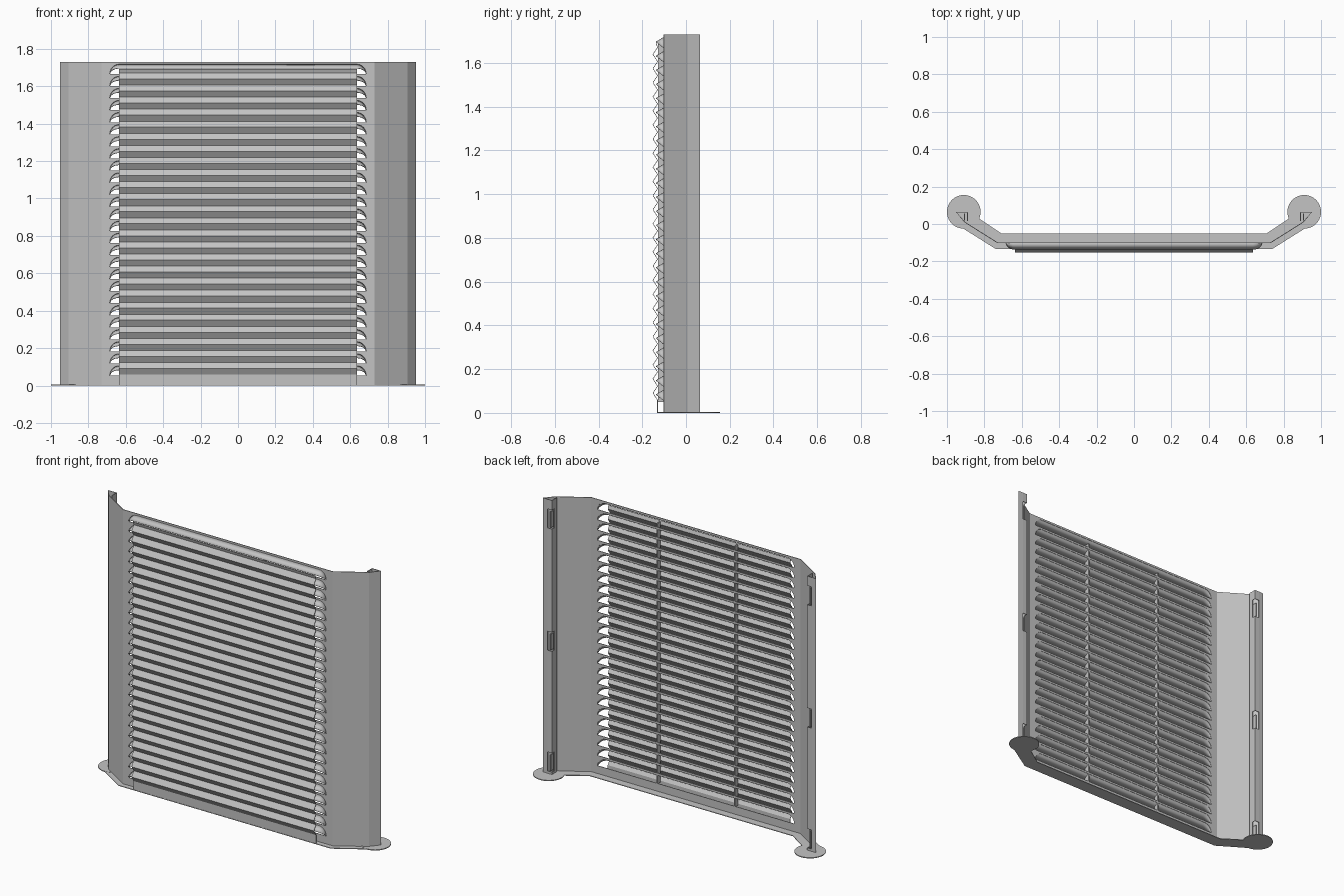
import bpy, bmesh, math

if "Cube" in bpy.data.objects:
    bpy.data.objects.remove(bpy.data.objects["Cube"], do_unlink=True)

HEIGHT, PITCH, FIRST, COUNT = 1.73, 0.0645, 0.053, 26
WALL_Y = -0.1            # plane of the flat sheet
SLAT_X, SLOT_X = 0.635, 0.685
HOOD_H, TIP_Z, TIP_Y = 0.052, 0.03, 0.037

metal = bpy.data.materials.new("light grey metal")
metal.use_nodes = True
grey = (0.55, 0.55, 0.55, 1)
metal.diffuse_color = grey
for node in metal.node_tree.nodes:
    if node.type == 'BSDF_PRINCIPLED':
        node.inputs["Base Color"].default_value = grey
        node.inputs["Roughness"].default_value = 0.6


def finish(name, bm, thickness=0.0, smooth=False):
    """Turn a bmesh into a named object, optionally as sheet metal."""
    bmesh.ops.remove_doubles(bm, verts=bm.verts, dist=0.0001)
    bmesh.ops.recalc_face_normals(bm, faces=bm.faces)
    mesh = bpy.data.meshes.new(name)
    bm.to_mesh(mesh)
    bm.free()
    mesh.materials.append(metal)
    obj = bpy.data.objects.new(name, mesh)
    bpy.context.collection.objects.link(obj)
    if smooth:
        bpy.ops.object.select_all(action='DESELECT')
        obj.select_set(True)
        bpy.context.view_layer.objects.active = obj
        bpy.ops.object.shade_smooth_by_angle(angle=math.radians(25))
    if thickness:
        mod = obj.modifiers.new("sheet", 'SOLIDIFY')
        mod.thickness = thickness
        mod.offset = 0
    return obj


def quad(bm, *points):
    unique = list(dict.fromkeys(points))
    if len(unique) > 2:
        bm.faces.new([bm.verts.new(p) for p in unique])


def box(bm, x0, x1, y0, y1, z0, z1):
    base = bm.faces.new([bm.verts.new(p) for p in
                         ((x0, y0, z0), (x1, y0, z0), (x1, y1, z0), (x0, y1, z0))])
    top = bmesh.ops.extrude_face_region(bm, geom=[base])["geom"]
    verts = [v for v in top if isinstance(v, bmesh.types.BMVert)]
    bmesh.ops.translate(bm, verts=verts, vec=(0, 0, z1 - z0))


# Stations across the width: (x, fullness), with rounded slot ends
ends = []
for i in range(7):
    a = math.pi / 2 * i / 6
    ends.append((SLAT_X + (SLOT_X - SLAT_X) * math.sin(a), math.cos(a) if i < 6 else 0.0))
stations = [(-x, f) for x, f in reversed(ends)] + ends

# Slotted panel: bars left between the louvre openings
bm = bmesh.new()
across = [(-0.73, 0.0)] + stations + [(0.73, 0.0)]
for k in range(-1, COUNT):
    low = FIRST + k * PITCH
    high = HEIGHT if k == COUNT - 1 else low + PITCH
    for (xa, fa), (xb, fb) in zip(across, across[1:]):
        za = 0 if k < 0 else low + HOOD_H * fa
        zb = 0 if k < 0 else low + HOOD_H * fb
        quad(bm, (xa, WALL_Y, za), (xb, WALL_Y, zb), (xb, WALL_Y, high), (xa, WALL_Y, high))
finish("slotted_panel", bm, 0.004)

# Pressed louvre hoods, open underneath
bm = bmesh.new()
for k in range(COUNT):
    low = FIRST + k * PITCH
    for (xa, fa), (xb, fb) in zip(stations, stations[1:]):
        quad(bm,
             (xa, WALL_Y - TIP_Y * fa, low + TIP_Z * fa),
             (xb, WALL_Y - TIP_Y * fb, low + TIP_Z * fb),
             (xb, WALL_Y, low + HOOD_H * fb),
             (xa, WALL_Y, low + HOOD_H * fa))
finish("louvre_hoods", bm, 0.003, smooth=True)

# Folded front sheet: apron at the bottom, zigzag above
profile = [(-0.13, 0.0)]
for k in range(COUNT - 1):
    z = 0.058 + k * PITCH
    profile += [(-0.13, z), (-0.151, z + 0.033)]
profile += [(-0.13, 1.671), (-0.137, 1.692)]
bm = bmesh.new()
for (ya, za), (yb, zb) in zip(profile, profile[1:]):
    quad(bm, (-SLAT_X, ya, za), (SLAT_X, ya, za), (SLAT_X, yb, zb), (-SLAT_X, yb, zb))
finish("zigzag_front_sheet", bm, 0.003)

# Thin upright ribs behind the zigzag
bm = bmesh.new()
for x in (-0.27, 0.27):
    box(bm, x - 0.004, x + 0.004, -0.128, -0.098, 0.05, 1.69)
finish("support_ribs", bm)

# Folded side wings with a back channel, notched for clips
path = [(0.73, -0.1), (0.905, 0.01), (0.95, 0.063), (0.92, 0.063),
        (0.89, 0.063), (0.89, 0.042), (0.89, 0.015)]
levels = [0, 0.02, 0.14, 0.78, 0.9, 1.55, 1.67, HEIGHT]
for side, label in ((1, "left"), (-1, "right")):
    bm = bmesh.new()
    for i, (a, b) in enumerate(zip(path, path[1:])):
        for j, (za, zb) in enumerate(zip(levels, levels[1:])):
            if i in (3, 4) and j % 2:
                continue
            quad(bm, (side * a[0], a[1], za), (side * b[0], b[1], za),
                 (side * b[0], b[1], zb), (side * a[0], a[1], zb))
    finish(label + "_wing", bm, 0.004)

    # Clip tabs set in the notches
    bm = bmesh.new()
    for z in levels[1:-1:2]:
        xs = sorted((side * 0.903, side * 0.908))
        box(bm, *xs, 0.02, 0.055, z, z + 0.1)
    finish(label + "_clip_tabs", bm)

    # Round foot plate
    bm = bmesh.new()
    bmesh.ops.create_cone(bm, cap_ends=True, segments=40, radius1=0.09, radius2=0.09, depth=0.005)
    bmesh.ops.translate(bm, verts=bm.verts, vec=(side * 0.91, 0.065, 0.0025))
    finish(label + "_foot_disc", bm, smooth=True)

# Base strip following the wall
half = [(0.74, -0.133), (0.92, -0.02), (0.91, 0.065), (0.83, 0.03), (0.71, -0.05)]
bm = bmesh.new()
outline = half + [(-x, y) for x, y in reversed(half)]
face = bm.faces.new([bm.verts.new((x, y, 0)) for x, y in outline])
top = bmesh.ops.extrude_face_region(bm, geom=[face])["geom"]
bmesh.ops.translate(bm, verts=[v for v in top if isinstance(v, bmesh.types.BMVert)], vec=(0, 0, 0.004))
finish("base_strip", bm)
